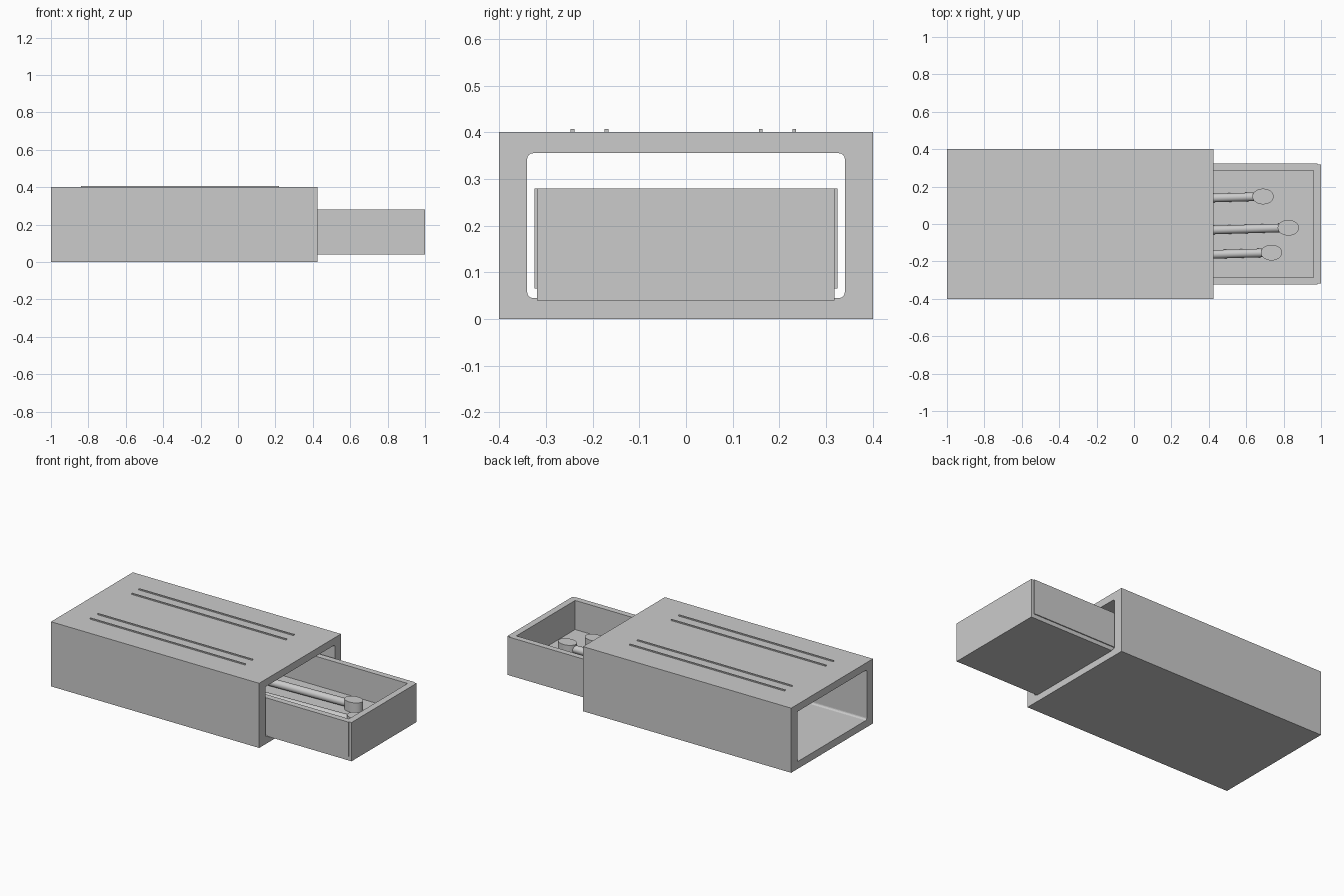
import bpy, math
from mathutils import Vector

if "Cube" in bpy.data.objects:
    bpy.data.objects.remove(bpy.data.objects["Cube"])

grey = bpy.data.materials.new("plain_grey")
grey.diffuse_color = (0.6, 0.6, 0.6, 1)
grey.use_nodes = True
grey.node_tree.nodes["Principled BSDF"].inputs["Base Color"].default_value = grey.diffuse_color


def finish(ob, name, smooth=False):
    ob.name = name
    ob.data.materials.clear()
    ob.data.materials.append(grey)
    if smooth:
        bpy.ops.object.shade_smooth_by_angle(angle=math.radians(35))
    return ob


def box(name, x, y, z):
    """Box from (min, max) ranges on each axis."""
    bpy.ops.mesh.primitive_cube_add(size=1, location=[sum(r) / 2 for r in (x, y, z)])
    ob = bpy.context.object
    ob.scale = [r[1] - r[0] for r in (x, y, z)]
    bpy.ops.object.transform_apply(location=False, rotation=False, scale=True)
    return finish(ob, name)


# Outer sleeve, hollowed by a cutter with softly rounded long edges
sleeve = box("sleeve", (-1, 0.425), (-0.4, 0.4), (0, 0.4))
cutter = box("sleeve_cutter", (-1.2, 0.6), (-0.34, 0.34), (0.045, 0.355))
cutter.hide_render = True
bevel = cutter.modifiers.new("round", 'BEVEL')
bevel.width, bevel.segments = 0.012, 4
cut = sleeve.modifiers.new("hollow", 'BOOLEAN')
cut.operation, cut.object, cut.solver = 'DIFFERENCE', cutter, 'EXACT'
bpy.context.view_layer.objects.active = sleeve
bpy.ops.object.modifier_apply(modifier="hollow")
bpy.data.objects.remove(cutter)

# Thin raised lines on top of the sleeve
for i, y in enumerate((0.232, 0.16, -0.17, -0.243)):
    box(f"striker_line_{i + 1}", (-0.84, 0.22), (y - 0.004, y + 0.004), (0.398, 0.407))

# Tray: floor, end panels and side walls
T0, T1 = -0.425, 1.0
box("tray_floor", (T0 + 0.01, T1 - 0.01), (-0.318, 0.318), (0.04, 0.1))
box("tray_front_end", (T1 - 0.04, T1), (-0.319, 0.318), (0.04, 0.28))
box("tray_back_end", (T0, T0 + 0.04), (-0.319, 0.318), (0.04, 0.28))
for name, s in (("left", 1), ("right", -1)):
    box(f"tray_{name}_wall", (T0 + 0.015, T1 - 0.018),
        sorted((s * 0.287, s * 0.324)), (0.065, 0.28))

# Matchsticks with oval heads, each turned slightly
for i, (x, y, slope) in enumerate(((0.69, 0.147, 0.03), (0.825, -0.02, 0.03), (0.735, -0.153, 0.03))):
    a, b = Vector((x - 1.0, y - slope, 0.125)), Vector((x, y, 0.13))
    d = b - a
    bpy.ops.mesh.primitive_cylinder_add(vertices=24, radius=0.023, depth=d.length, location=(a + b) / 2)
    stick = bpy.context.object
    stick.rotation_euler = d.to_track_quat('Z', 'Y').to_euler()
    finish(stick, f"matchstick_{i + 1}", True)
    bpy.ops.mesh.primitive_cylinder_add(vertices=32, radius=1, depth=0.062, location=(x, y, 0.131))
    head = bpy.context.object
    head.scale = (0.057, 0.042, 1)
    bpy.ops.object.transform_apply(location=False, rotation=False, scale=True)
    finish(head, f"match_head_{i + 1}", True)
